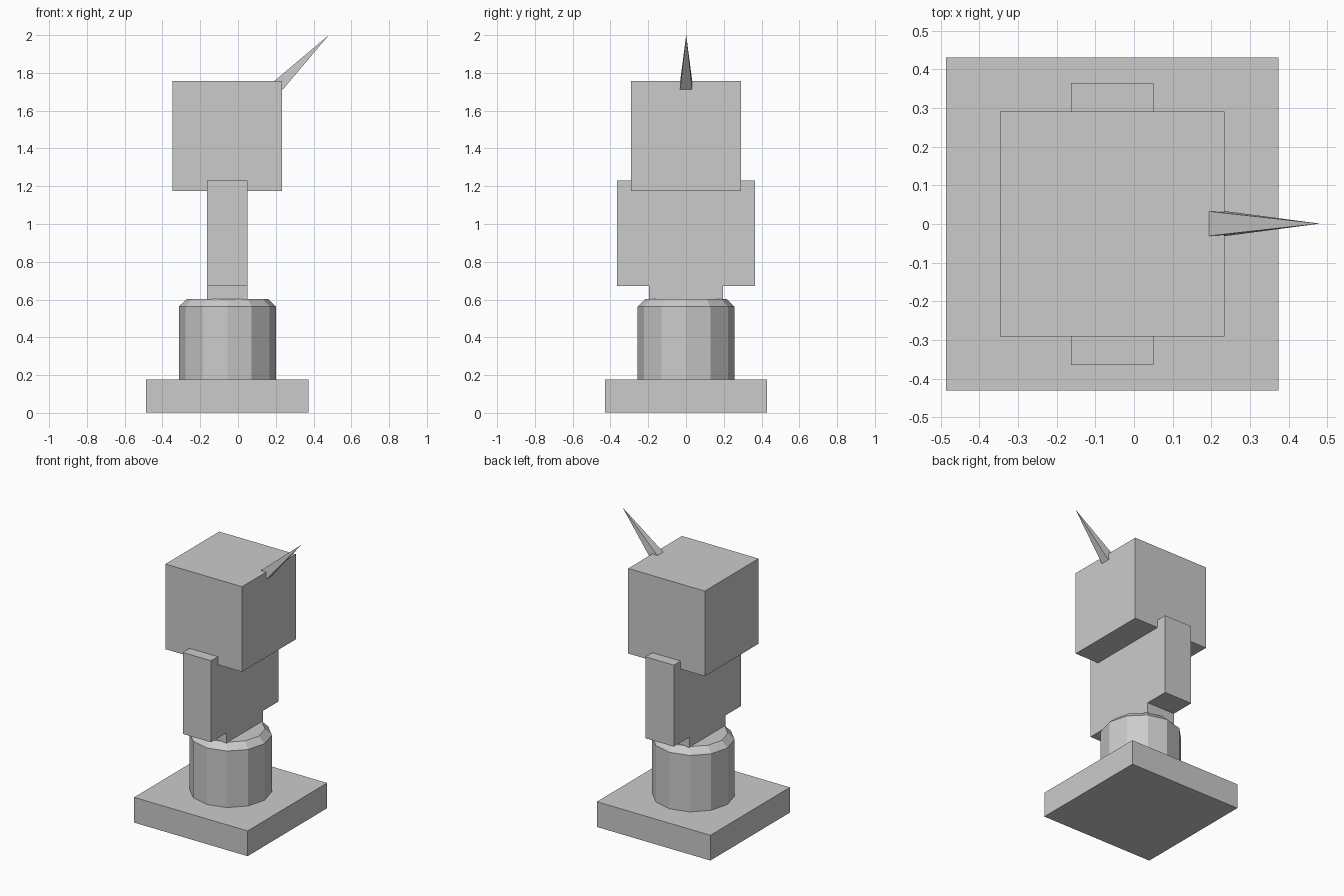
import bpy, bmesh, math
from mathutils import Matrix, Vector

if "Cube" in bpy.data.objects:
    bpy.data.objects.remove(bpy.data.objects["Cube"])

CX = -0.056  # shared axis of the stacked parts


def finish(name, bm):
    bmesh.ops.recalc_face_normals(bm, faces=bm.faces)
    me = bpy.data.meshes.new(name)
    bm.to_mesh(me)
    bm.free()
    ob = bpy.data.objects.new(name, me)
    bpy.context.collection.objects.link(ob)
    return ob


def box(name, size, z0):
    bm = bmesh.new()
    m = Matrix.Translation((CX, 0, z0 + size[2] / 2)) @ Matrix.Diagonal((*size, 1))
    bmesh.ops.create_cube(bm, size=1, matrix=m)
    return finish(name, bm)


# Square plinth and cube head
box("base_plate", (0.86, 0.86, 0.173), 0.003)
box("head", (0.58, 0.582, 0.583), 1.175)

# Twelve-sided drum with a chamfered top rim
bm = bmesh.new()
r, z0, z1 = 0.257, 0.172, 0.604
bmesh.ops.create_cone(bm, cap_ends=True, segments=12, radius1=r, radius2=r,
                      depth=z1 - z0, matrix=Matrix.Translation((CX, 0, (z0 + z1) / 2)))
rim = [e for e in bm.edges if all(v.co.z > z1 - 0.01 for v in e.verts)]
bmesh.ops.bevel(bm, geom=rim, offset=0.041, segments=1, affect='EDGES')
finish("drum", bm)

# T-shaped neck: mirrored profile in y/z, extruded along x
half = [(0.195, 0.60), (0.195, 0.672), (0.365, 0.672), (0.365, 1.23)]
outline = half + [(-y, z) for y, z in reversed(half)]
bm = bmesh.new()
face = bm.faces.new([bm.verts.new((-0.163, y, z)) for y, z in outline])
ext = bmesh.ops.extrude_face_region(bm, geom=[face], use_keep_orig=True)
bmesh.ops.translate(bm, vec=(0.214, 0, 0),
                    verts=[g for g in ext["geom"] if isinstance(g, bmesh.types.BMVert)])
finish("neck", bm)

# Four-sided spike leaning 45 degrees out of the head edge
bm = bmesh.new()
length, h = 0.376, 0.032
start, lean = Vector((0.2145, 0.001, 1.734)), Matrix.Rotation(math.radians(45), 4, 'Y')
m = (Matrix.Translation(start) @ lean @ Matrix.Translation((0, 0, length / 2))
     @ Matrix.Rotation(math.radians(45), 4, 'Z'))
bmesh.ops.create_cone(bm, cap_ends=True, segments=4, radius1=h * math.sqrt(2),
                      radius2=0, depth=length, matrix=m)
bmesh.ops.remove_doubles(bm, verts=bm.verts, dist=0.0001)
finish("spike", bm)
